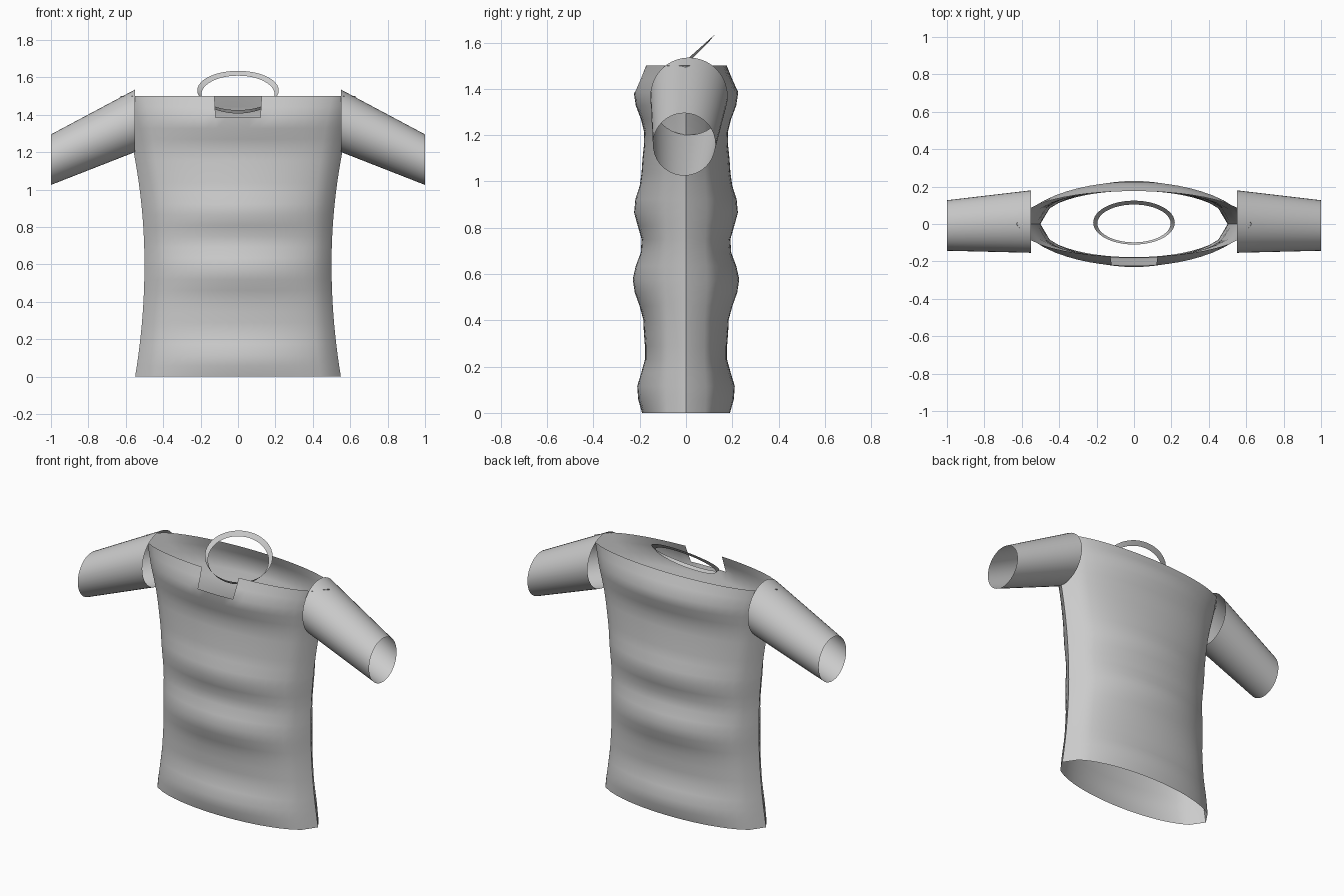
import bpy, bmesh, math

if "Cube" in bpy.data.objects:
    bpy.data.objects.remove(bpy.data.objects["Cube"])

def finish(name, bm):
    bmesh.ops.recalc_face_normals(bm, faces=bm.faces)
    me = bpy.data.meshes.new(name)
    bm.to_mesh(me)
    bm.free()
    ob = bpy.data.objects.new(name, me)
    bpy.context.collection.objects.link(ob)
    bpy.ops.object.select_all(action='DESELECT')
    ob.select_set(True)
    bpy.context.view_layer.objects.active = ob
    bpy.ops.object.shade_smooth_by_angle(angle=math.radians(40))
    return ob

def skin(bm, rings, skip=lambda r, i: False):
    """Bridge a list of closed point rings with quads."""
    vs = [[bm.verts.new(p) for p in ring] for ring in rings]
    n = len(vs[0])
    for r in range(len(vs) - 1):
        for i in range(n):
            if not skip(r, i):
                j = (i + 1) % n
                bm.faces.new((vs[r][i], vs[r][j], vs[r + 1][j], vs[r + 1][i]))
    loose = [v for v in bm.verts if not v.link_faces]
    bmesh.ops.delete(bm, geom=loose, context='VERTS')

# Depth of the cloth folds at the centre line: (height, half depth)
FOLDS = [(0, .19), (.09, .213), (.25, .176), (.38, .183), (.575, .23), (.73, .19),
         (.88, .225), (1.03, .192), (1.2, .18), (1.38, .226), (1.5, .176)]

def half_depth(z):
    for (z0, d0), (z1, d1) in zip(FOLDS, FOLDS[1:]):
        if z <= z1 + 1e-6:
            t = (z - z0) / (z1 - z0)
            return d0 + (d1 - d0) * (1 - math.cos(math.pi * t)) / 2

def half_width(z):
    return .5 + (.139 if z < .6 else .16) * (z - .6) ** 2

# Body: open tube of lens-shaped rings with folds and a square neck notch
COLS, ROWS = 20, 26
rings = []
for r in range(ROWS + 1):
    z = 1.5 * r / ROWS
    ring = []
    for i in range(2 * COLS):
        s = -1 + 2 * (i if i <= COLS else 2 * COLS - i) / COLS
        side = -1 if i <= COLS else 1
        d = .188 * math.sqrt(max(0, 1 - s * s)) + (half_depth(z) - .188) * (1 - s * s)
        ring.append((half_width(z) * s, side * d, z))
    rings.append(ring)
bm = bmesh.new()
skin(bm, rings, lambda r, i: r >= ROWS - 2 and COLS // 2 - 2 <= i < COLS // 2 + 2)
finish("shirt_body", bm)

# Sleeves: tapered tubes with upright open ends
SIDES = 40
for name, sx in (("sleeve_right", 1), ("sleeve_left", -1)):
    rings = []
    for x, y, z, rad in ((.55, .013, 1.368, .167), (1.0, -.008, 1.16, .135)):
        rings.append([(sx * x, y + rad * math.cos(a), z + rad * math.sin(a))
                      for a in (2 * math.pi * k / SIDES for k in range(SIDES))])
    bm = bmesh.new()
    skin(bm, rings)
    finish(name, bm)

# Collar: thin tilted oval band
rings = []
for rx, cy, ry, cz, rz in ((.218, .0075, .1175, 1.53, .105), (.196, .003, .101, 1.508, .101)):
    rings.append([(rx * math.cos(a), cy + ry * math.sin(a), cz + rz * math.sin(a))
                  for a in (2 * math.pi * k / 48 for k in range(48))])
bm = bmesh.new()
skin(bm, rings)
finish("collar_band", bm)
